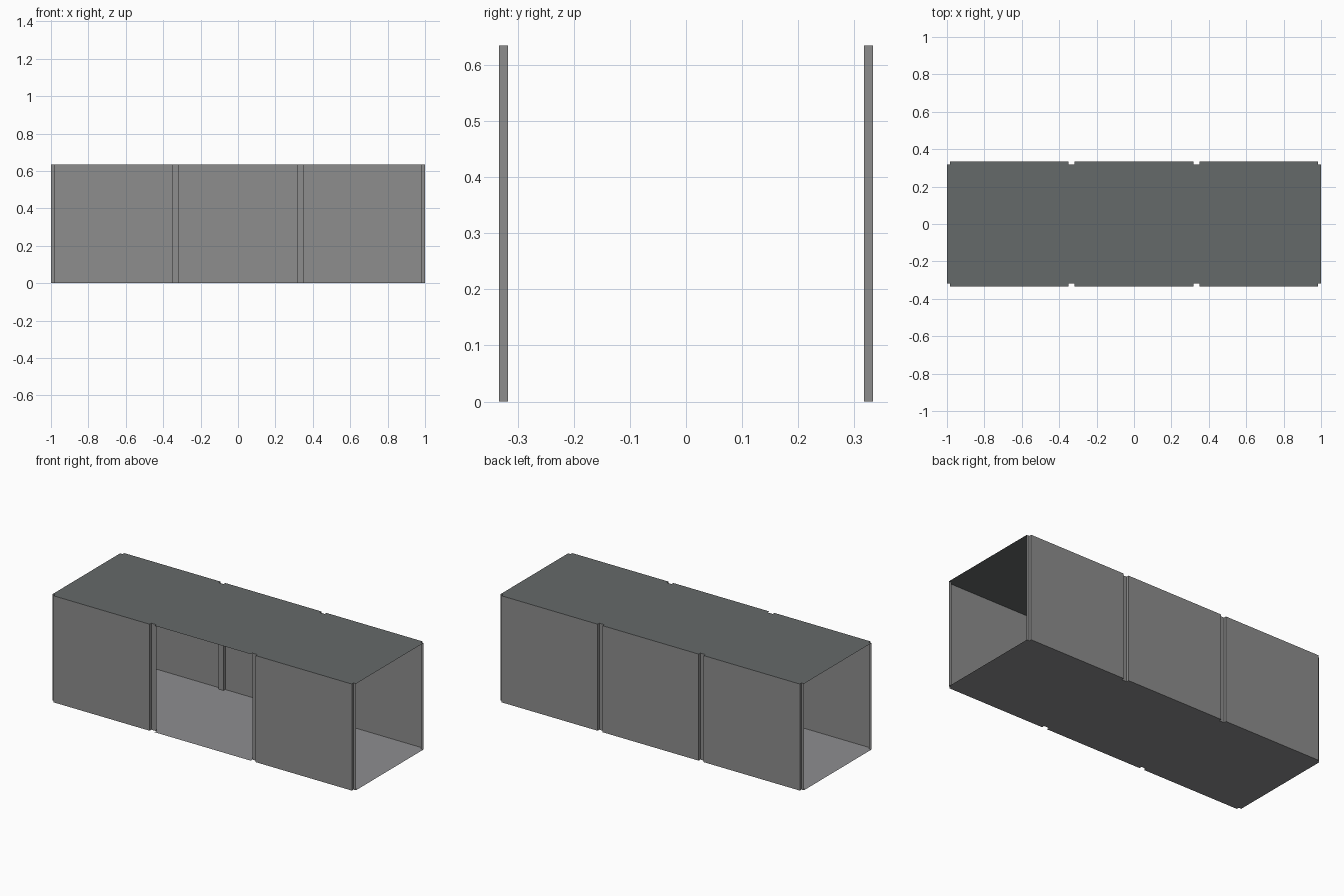
import bpy
import bmesh

if "Cube" in bpy.data.objects:
    bpy.data.objects.remove(bpy.data.objects["Cube"])

HEIGHT = 0.635
OUTER, INNER = 0.333, 0.317   # raised panel plane and groove plane
MODULE = 2 / 3                # the body is three equal bays
INSET = 0.0165                # half a groove width


def material(name, rgb):
    m = bpy.data.materials.new(name)
    m.diffuse_color = (*rgb, 1)
    m.use_nodes = True
    m.node_tree.nodes["Principled BSDF"].inputs["Base Color"].default_value = m.diffuse_color
    return m


wall_mat = material("wall grey", (0.27, 0.27, 0.27))
floor_mat = material("floor grey", (0.27, 0.27, 0.28))
roof_mat = material("dark roof grey", (0.130, 0.142, 0.142))


def make_object(name, bm, mat):
    me = bpy.data.meshes.new(name)
    bm.to_mesh(me)
    bm.free()
    me.materials.append(mat)
    ob = bpy.data.objects.new(name, me)
    bpy.context.collection.objects.link(ob)
    return ob


def bay_profile(i):
    """Plan outline of one bay: groove, raised panel, groove."""
    a = -1 + i * MODULE
    b = a + MODULE
    return [(a, INNER), (a + INSET, INNER), (a + INSET, OUTER),
            (b - INSET, OUTER), (b - INSET, INNER), (b, INNER)]


def wall(name, points, side):
    """Raise a plan profile into a thin vertical sheet."""
    bm = bmesh.new()
    low = [bm.verts.new((x, y * side, 0)) for x, y in points]
    high = [bm.verts.new((x, y * side, HEIGHT)) for x, y in points]
    for k in range(len(points) - 1):
        quad = [low[k], low[k + 1], high[k + 1], high[k]]
        bm.faces.new(quad if side < 0 else quad[::-1])
    make_object(name, bm, wall_mat)


def deck(name, z, mat, up):
    """Flat sheet whose edge follows the wall grooves."""
    bm = bmesh.new()
    for i in range(3):
        pts = bay_profile(i)
        for (x0, y0), (x1, y1) in zip(pts, pts[1:]):
            if x1 - x0 > 1e-5:
                quad = [bm.verts.new(c) for c in
                        ((x0, -y0, z), (x1, -y1, z), (x1, y1, z), (x0, y0, z))]
                bm.faces.new(quad if up else quad[::-1])
    bmesh.ops.remove_doubles(bm, verts=bm.verts, dist=1e-5)
    # merge the strips into one clean sheet
    bmesh.ops.dissolve_limit(bm, angle_limit=0.01, verts=bm.verts, edges=bm.edges)
    make_object(name, bm, mat)


# Back wall: all three bays
for i, label in enumerate(("left", "middle", "right")):
    wall(f"back_wall_{label}", bay_profile(i), 1)

# Front wall: outer bays, with the middle bay left open as a doorway
wall("front_wall_left", bay_profile(0) + bay_profile(1)[1:2], -1)
wall("front_wall_right", bay_profile(1)[4:5] + bay_profile(2), -1)

# Floor and roof sheets; both ends stay open
deck("floor", 0.0, floor_mat, False)
deck("roof", HEIGHT, roof_mat, True)
